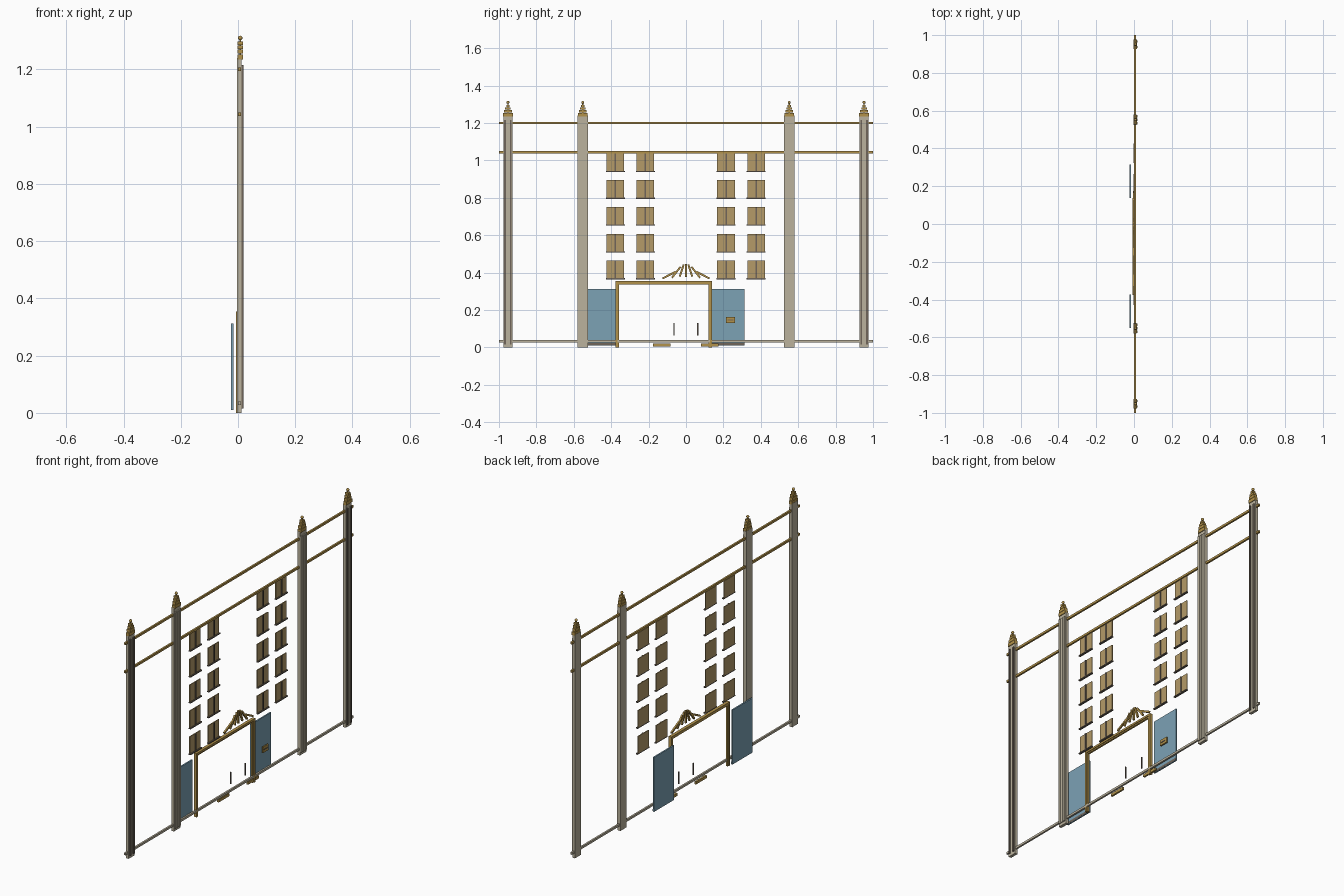
import bpy, bmesh, math
from mathutils import Matrix, Vector

if "Cube" in bpy.data.objects:
    bpy.data.objects.remove(bpy.data.objects["Cube"])


def material(name, rgb):
    m = bpy.data.materials.new(name)
    m.diffuse_color = (*rgb, 1)
    m.use_nodes = True
    m.node_tree.nodes["Principled BSDF"].inputs["Base Color"].default_value = m.diffuse_color
    return m


STONE = material("stone", (0.50, 0.45, 0.34))
DARK = material("dark_bronze", (0.16, 0.13, 0.10))
GOLD = material("gold", (0.45, 0.29, 0.07))
PANE = material("amber_pane", (0.46, 0.33, 0.14))
GLASS = material("blue_glass", (0.20, 0.36, 0.46))


def boxes(name, items, mat):
    """items: (x0, x1, y0, y1, z0, z1[, tilt about x])"""
    bm = bmesh.new()
    for x0, x1, y0, y1, z0, z1, *tilt in items:
        c = Vector(((x0 + x1) / 2, (y0 + y1) / 2, (z0 + z1) / 2))
        mtx = (Matrix.Translation(c) @ Matrix.Rotation(tilt[0] if tilt else 0, 4, 'X')
               @ Matrix.Diagonal((x1 - x0, y1 - y0, z1 - z0, 1)))
        bmesh.ops.create_cube(bm, size=1, matrix=mtx)
    me = bpy.data.meshes.new(name)
    bm.to_mesh(me)
    bm.free()
    me.materials.append(mat)
    ob = bpy.data.objects.new(name, me)
    bpy.context.collection.objects.link(ob)
    return ob


# Pilasters with ribs and stepped finials
for i, y in enumerate((-0.952, -0.552, 0.552, 0.952)):
    outer = i in (0, 3)
    w = 0.025 if outer else 0.028
    boxes(f"pilaster_{i}", [(-0.003, 0.013, y - w, y + w, 0, 1.24)], STONE)
    ribs = (-0.015, 0.015) if outer else (-0.018, 0, 0.018)
    rw = 0.005 if outer else 0.007
    boxes(f"pilaster_ribs_{i}", [(0.013, 0.019, y + r - rw, y + r + rw, 0.015, 1.215)
                                 for r in ribs], DARK if outer else STONE)
    tiers = [(0.026, 1.235, 1.253), (0.021, 1.255, 1.27),
             (0.015, 1.272, 1.284), (0.009, 1.286, 1.297)]
    boxes(f"finial_steps_{i}", [(-0.002, 0.017, y - h, y + h, a, b) for h, a, b in tiers]
          + [(0.005, 0.01, y - 0.003, y + 0.003, 1.235, 1.31)], GOLD)
    bpy.ops.mesh.primitive_uv_sphere_add(segments=12, ring_count=8, radius=0.008,
                                         location=(0.0075, y, 1.31))
    ball = bpy.context.object
    ball.name = f"finial_ball_{i}"
    ball.data.materials.append(GOLD)
    bpy.ops.object.shade_smooth()

# Horizontal bands across the facade
for name, z, mat in (("cornice_band", 1.2, GOLD), ("upper_band", 1.043, GOLD),
                     ("base_band", 0.033, STONE)):
    boxes(name, [(0, 0.01, -1, 1, z - 0.006, z + 0.006)], mat)

# Window grid: panes, mullions and sills
panes, mullions, sills = [], [], []
for y in (-0.378, -0.217, 0.214, 0.375):
    for row in range(5):
        z = 0.37 + 0.1435 * row
        panes.append((-0.002, 0.003, y - 0.047, y + 0.047, z, z + 0.094))
        mullions.append((0.003, 0.007, y - 0.004, y + 0.004, z, z + 0.094))
        sills.append((-0.002, 0.009, y - 0.051, y + 0.051, z - 0.006, z))
boxes("window_panes", panes, PANE)
boxes("window_mullions", mullions, DARK)
boxes("window_sills", sills, DARK)


# Entrance surround: two nested frames
def surround(name, y0, y1, top, t, x0, x1, mat):
    boxes(name, [(x0, x1, y0, y0 + t, 0, top - t), (x0, x1, y1 - t, y1, 0, top - t),
                 (x0, x1, y0, y1, top - t, top)], mat)


surround("door_surround_outer", -0.377, 0.138, 0.354, 0.011, -0.007, 0.010, GOLD)
surround("door_surround_inner", -0.366, 0.127, 0.343, 0.007, -0.004, 0.006, GOLD)

# Sliding glass doors, parked open behind the wall line
for side, y in (("left", -0.462), ("right", 0.226)):
    boxes(f"glass_door_{side}", [(-0.024, -0.016, y - 0.088, y + 0.088, 0.01, 0.312)], GLASS)
    boxes(f"door_kick_rail_{side}",
          [(-0.0165, -0.0155, y - 0.088, y + 0.088, 0.012, 0.024)], DARK)

# Door handles, floor plates and intercom plate
boxes("door_handles", [(-0.002, 0.004, y - 0.003, y + 0.003, 0.064, 0.13)
                       for y in (-0.065, 0.063)], DARK)
boxes("floor_plates", [(-0.004, 0.006, y - 0.047, y + 0.047, 0.005, 0.02)
                       for y in (-0.13, 0.127)], GOLD)
boxes("wall_plate", [(-0.003, 0.005, 0.213, 0.262, 0.13, 0.162)], GOLD)
boxes("wall_plate_slot", [(0.005, 0.007, 0.222, 0.253, 0.143, 0.149)], DARK)

# Fan ornament over the entrance: (offset, height, length, tilt in degrees)
rays = [(0, 0.412, 0.07, 0)]
for y, z, length, a in ((0.023, 0.411, 0.068, 18), (0.052, 0.402, 0.075, 38),
                        (0.09, 0.387, 0.08, 63)):
    rays += [(y, z, length, a), (-y, z, length, -a)]
boxes("fan_rays", [(-0.002, 0.007, y - 0.005, y + 0.005, z - l / 2, z + l / 2, math.radians(a))
                   for y, z, l, a in rays], GOLD)
